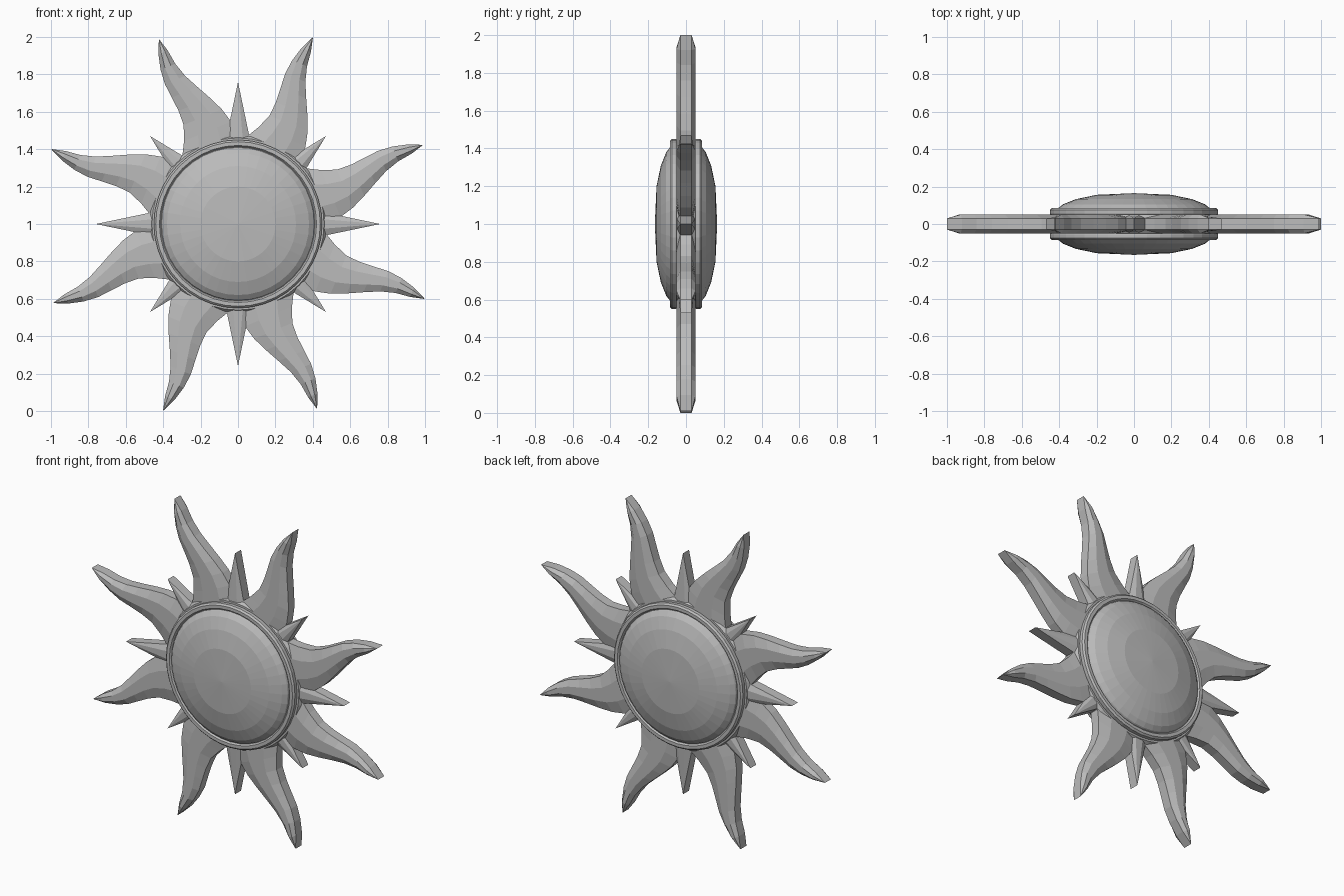
import bpy, bmesh
from math import cos, sin, radians, tau
from mathutils import Matrix, Vector

if "Cube" in bpy.data.objects:
    bpy.data.objects.remove(bpy.data.objects["Cube"], do_unlink=True)

CENTRE = Vector((0, 0, 1))
EDGE, FACE = 0.03, 0.05   # half thickness at the rim and on the raised face

grey = bpy.data.materials.new("plain_grey")
grey.use_nodes = True
colour = (0.5, 0.5, 0.5, 1)
grey.diffuse_color = colour
grey.node_tree.nodes["Principled BSDF"].inputs["Base Color"].default_value = colour


def finish(name, bm):
    bmesh.ops.remove_doubles(bm, verts=bm.verts, dist=0.0005)
    bmesh.ops.recalc_face_normals(bm, faces=bm.faces)
    mesh = bpy.data.meshes.new(name)
    bm.to_mesh(mesh)
    bm.free()
    mesh.materials.append(grey)
    obj = bpy.data.objects.new(name, mesh)
    bpy.context.collection.objects.link(obj)
    return obj


def lathe(name, profile, sides=40):
    """Spin (radius, depth) points about the front-to-back axis."""
    bm = bmesh.new()
    verts = [bm.verts.new(CENTRE + Vector((r, y, 0))) for r, y in profile]
    edges = [bm.edges.new(pair) for pair in zip(verts, verts[1:])]
    bmesh.ops.spin(bm, geom=verts + edges, cent=CENTRE, axis=(0, 1, 0),
                   angle=tau, steps=sides, use_merge=True)
    return finish(name, bm)


def bevelled_blade(name, stations, angle):
    """Loft a chamfered plate through (distance, left, right) stations."""
    bm = bmesh.new()
    turn = Matrix.Rotation(-radians(angle), 4, 'Y')
    loops = []
    for i, (u, left, right) in enumerate(stations):
        face = EDGE if i == len(stations) - 1 else FACE
        half = [(0, EDGE), (0.3, face), (0.7, face), (1, EDGE)]
        section = half + [(t, -y) for t, y in reversed(half)]
        loops.append([bm.verts.new(CENTRE + turn @ Vector((u, y, left + (right - left) * t)))
                      for t, y in section])
    for a, b in zip(loops, loops[1:]):
        for k in range(len(a)):
            n = (k + 1) % len(a)
            bm.faces.new((a[k], a[n], b[n], b[k]))
    bm.faces.new(loops[0])
    return finish(name, bm)


# Central disc: hub, two rims and two domes
lathe("hub", [(0, -FACE), (0.46, -FACE), (0.475, -EDGE),
              (0.475, EDGE), (0.46, FACE), (0, FACE)])
rim = [(0.40, 0.045), (0.445, 0.045), (0.45, 0.055), (0.45, 0.075),
       (0.44, 0.085), (0.42, 0.085), (0.412, 0.075), (0.40, 0.075)]
dome = [(0.412, 0.07), (0.405, 0.085), (0.38, 0.105), (0.31, 0.133),
        (0.2, 0.156), (0, 0.165)]
for side, s in (("front", -1), ("back", 1)):
    lathe(side + "_rim", [(r, s * y) for r, y in rim + rim[:1]])
    lathe(side + "_dome", [(r, s * y) for r, y in dome])

# Eight wavy rays
wavy = [(0.40, 0.17, -0.17), (0.46, 0.13, -0.178), (0.52, 0.097, -0.175),
        (0.60, 0.066, -0.155), (0.68, 0.062, -0.12), (0.76, 0.068, -0.08),
        (0.84, 0.075, -0.042), (0.92, 0.067, -0.018), (1.0, 0.046, -0.008),
        (1.077, 0.012, 0.012)]
for i in range(8):
    bevelled_blade(f"wavy_ray_{i + 1}", wavy, 22.5 + 45 * i)

# Straight spikes between the rays, shorter on the diagonals
for i in range(8):
    tip, width = ((0.76, 0.075), (0.665, 0.065))[i % 2]
    bevelled_blade(f"spike_{i + 1}", [(0.40, width, -width), (tip, 0, 0)], 45 * i)
